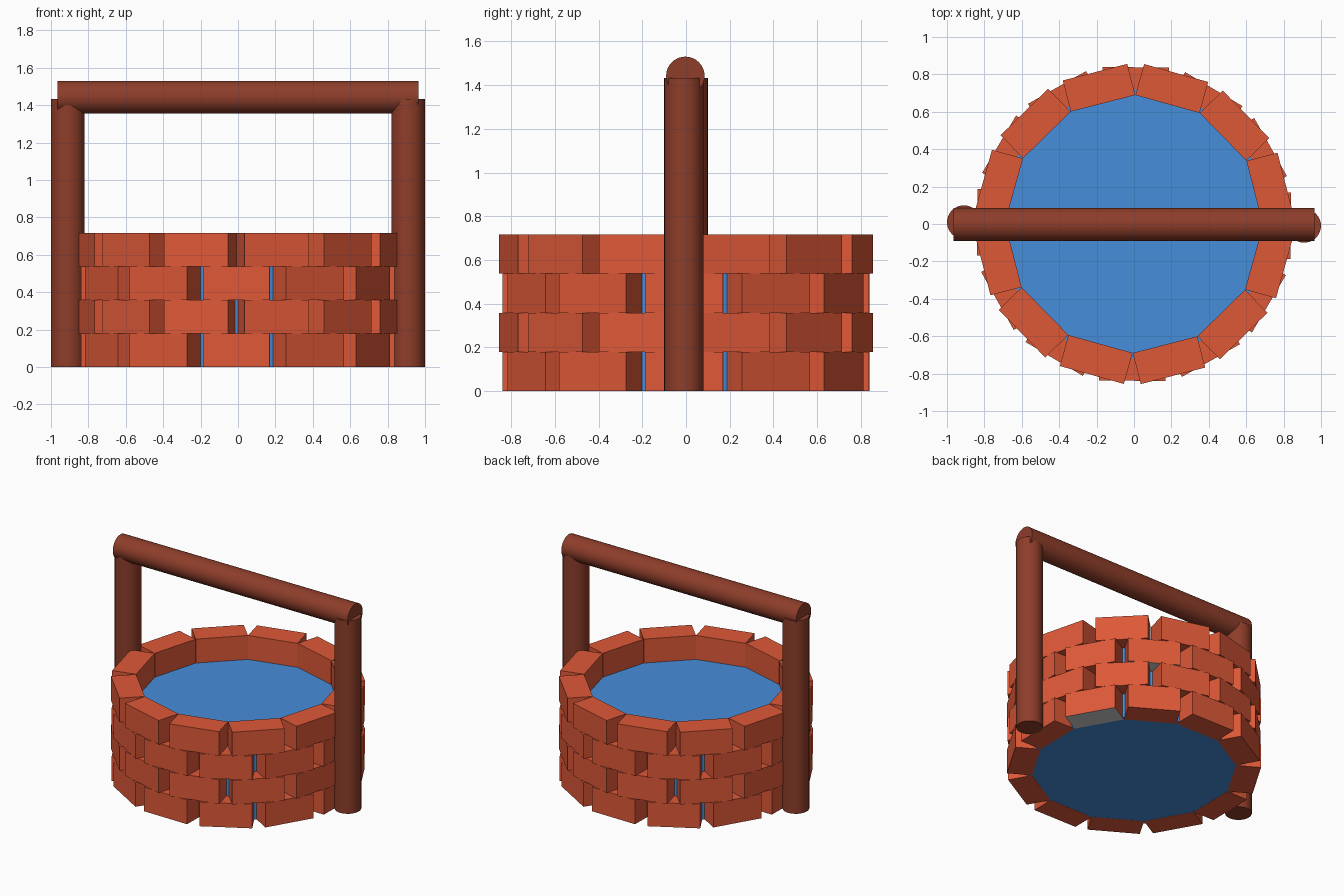
import bpy, bmesh, math
from mathutils import Matrix

if "Cube" in bpy.data.objects:
    bpy.data.objects.remove(bpy.data.objects["Cube"])


def material(name, rgb):
    m = bpy.data.materials.new(name)
    m.diffuse_color = (*rgb, 1)
    m.use_nodes = True
    m.node_tree.nodes["Principled BSDF"].inputs["Base Color"].default_value = m.diffuse_color
    return m


BRICK = material("brick_orange", (0.73, 0.098, 0.039))
WATER = material("water_blue", (0.061, 0.266, 0.70))
WOOD = material("dark_wood", (0.27, 0.047, 0.023))
BARE = material("bare_grey", (0.62, 0.62, 0.62))

TWIST = math.radians(-0.6)      # whole model is turned very slightly
ROW_H = 0.179
INNER, OUTER, HALF_W = 0.666, 0.838, 0.178


def add_object(name, bm, mats):
    bmesh.ops.recalc_face_normals(bm, faces=bm.faces)
    me = bpy.data.meshes.new(name)
    bm.to_mesh(me)
    bm.free()
    for m in mats:
        me.materials.append(m)
    ob = bpy.data.objects.new(name, me)
    bpy.context.collection.objects.link(ob)
    return ob


# Brick rows: 12 separate blocks each, alternate rows staggered by half a brick
def brick_row(row):
    bm = bmesh.new()
    stagger = 15 if row % 2 else 0
    for k in range(12):
        deg = 30 * k + stagger
        mat = (Matrix.Rotation(math.radians(deg) + TWIST, 4, 'Z')
               @ Matrix.Translation(((INNER + OUTER) / 2, 0, (row + 0.5) * ROW_H))
               @ Matrix.Diagonal((OUTER - INNER, HALF_W * 2, ROW_H, 1)))
        verts = bmesh.ops.create_cube(bm, size=1, matrix=mat)["verts"]
        # two bricks have a bare underside
        if (row, deg) in ((0, 30), (2, 60)):
            for f in {f for v in verts for f in v.link_faces}:
                if f.calc_center_median().z < row * ROW_H + 0.01:
                    f.material_index = 1
    add_object(f"brick_row_{row + 1}", bm, [BRICK, BARE])


for r in range(4):
    brick_row(r)


def cylinder(name, radius, length, matrix, mat, sides=32):
    bm = bmesh.new()
    bmesh.ops.create_cone(bm, cap_ends=True, segments=sides, radius1=radius,
                          radius2=radius, depth=length, matrix=matrix)
    ob = add_object(name, bm, [mat])
    bpy.context.view_layer.objects.active = ob
    ob.select_set(True)
    bpy.ops.object.shade_smooth_by_angle(angle=math.radians(40))
    ob.select_set(False)


# Water body filling the lower three rows
cylinder("water", 0.72, 0.537, Matrix.Translation((0, 0, 0.2695)), WATER, 48)

# Two posts and the crossbeam
turn = Matrix.Rotation(TWIST, 4, 'Z')
for name, side in (("right_post", 1), ("left_post", -1)):
    cylinder(name, 0.09, 1.433,
             turn @ Matrix.Translation((0.91 * side, 0, 0.7165)), WOOD)
cylinder("crossbeam", 0.088, 1.93,
         Matrix.Translation((0, -0.003, 1.442)) @ Matrix.Rotation(math.pi / 2, 4, 'Y'), WOOD)
